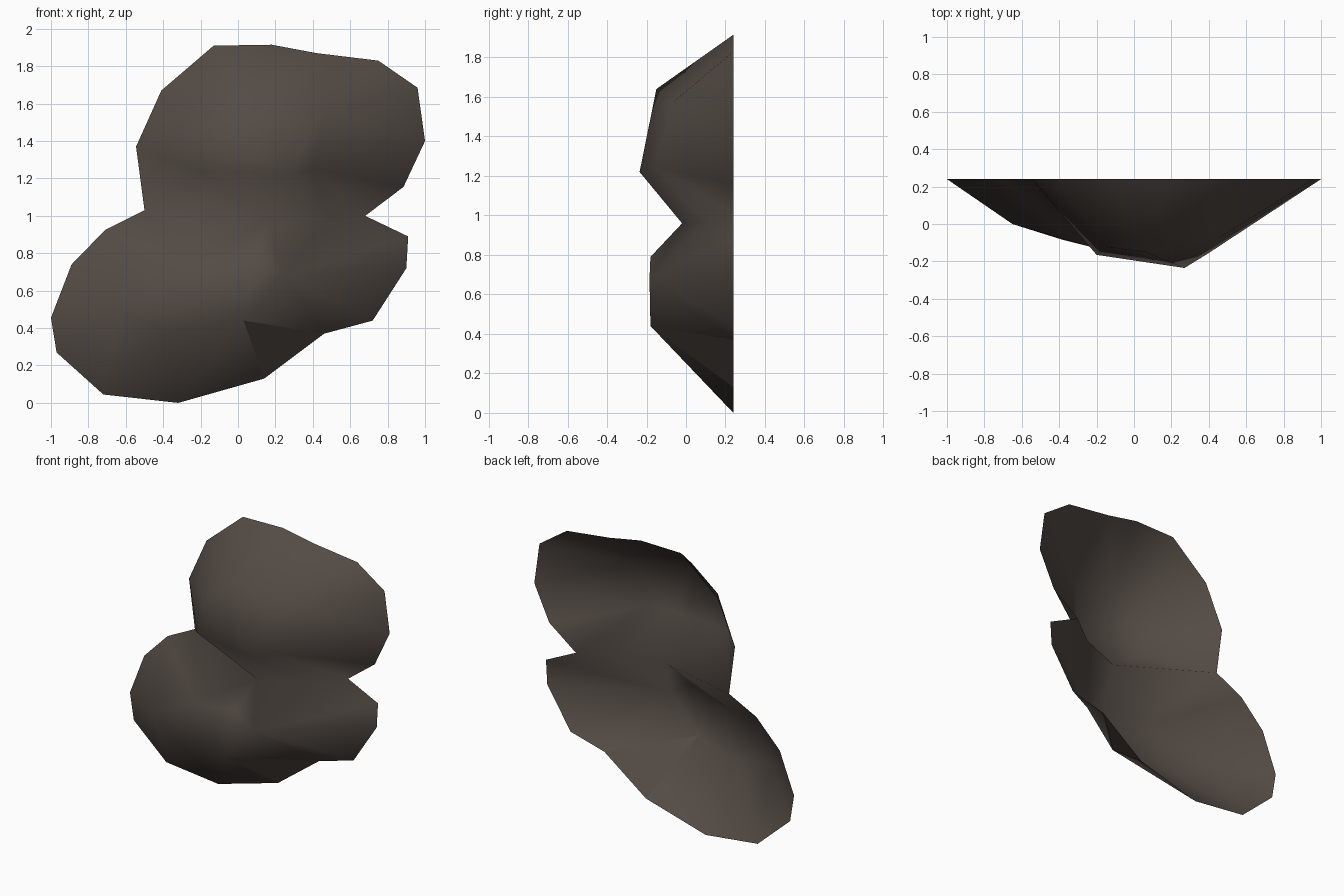
import bpy, bmesh
from mathutils import Vector
from mathutils.geometry import delaunay_2d_cdt

if "Cube" in bpy.data.objects:
    bpy.data.objects.remove(bpy.data.objects["Cube"])

BACK = 0.24  # open flat back of the shell

# Outline on the back plane (x, z), running round both lobes
upper_rim = [(-.5, 1.03), (-.545, 1.37), (-.41, 1.67), (-.13, 1.91), (.18, 1.915), (.42, 1.87),
             (.75, 1.83), (.96, 1.685), (1, 1.4), (.885, 1.155), (.68, 1.0)]
lower_rim = [(.91, .89), (.90, .72), (.72, .44), (.46, .37), (.14, .13), (-.32, 0),
             (-.72, .045), (-.97, .27), (-1, .455), (-.89, .74), (-.71, .925)]
rim = upper_rim + lower_rim

# Front points (x, y, z): valley, upper lobe, lower lobe
valley = [(.16, -.02, .96), (.48, .1, .97)]
upper = [(.4, -.155, 1.25), (-.2, -.165, 1.24), (.27, -.235, 1.22),
         (.06, -.15, 1.64), (.46, -.07, 1.57), (-.16, -.12, 1.5)]
lower = [(.03, -.18, .44), (.24, -.185, .68), (.1, -.18, .79),
         (-.24, -.12, .72), (-.65, 0, .5), (-.38, -.085, .38)]
front = valley + upper + lower

pts = [(x, BACK, z) for x, z in rim] + front
n = len(rim)
v0, v1 = n, n + 1
shoulder = n + len(valley)                     # right end of the upper ridge
corner = shoulder + len(upper)                 # sharp lower corner
nose = corner + 1                              # right end of the lower ridge
sharp = [(corner, rim.index((.46, .37))), (corner, rim.index((.14, .13)))]
edges = [(i, (i + 1) % n) for i in range(n)]
edges += [(0, v0), (v0, v1), (v1, rim.index((.68, 1.0)))] + sharp
edges += [(shoulder, rim.index(p)) for p in ((1, 1.4), (.885, 1.155))]
edges += [(nose, rim.index(p)) for p in ((.91, .89), (.9, .72), (.72, .44), (.46, .37))]

# Triangulate the relief inside the outline
co, _, faces, orig, _, _ = delaunay_2d_cdt(
    [Vector((p[0], p[2])) for p in pts], edges, [], 1, 1e-5)
bm = bmesh.new()
verts = [bm.verts.new(pts[o[0]] if o else (c.x, BACK, c.y)) for c, o in zip(co, orig)]
new_of = {o[0]: i for i, o in enumerate(orig) if o}
for f in faces:
    face = bm.faces.new([verts[i] for i in f])
    face.normal_update()
    if face.normal.y > 0:
        face.normal_flip()
    face.smooth = True

# Crease the underside corner
for a, b in sharp:
    e = bm.edges.get((verts[new_of[a]], verts[new_of[b]]))
    if e:
        e.smooth = False

mesh = bpy.data.meshes.new("rock_shell")
bm.to_mesh(mesh)
bm.free()
rock = bpy.data.objects.new("rock_shell", mesh)
bpy.context.collection.objects.link(rock)

# Dark brown stone
mat = bpy.data.materials.new("dark_brown_stone")
mat.diffuse_color = (.088, .071, .06, 1)
mat.use_nodes = True
mat.node_tree.nodes["Principled BSDF"].inputs["Base Color"].default_value = mat.diffuse_color
mesh.materials.append(mat)
